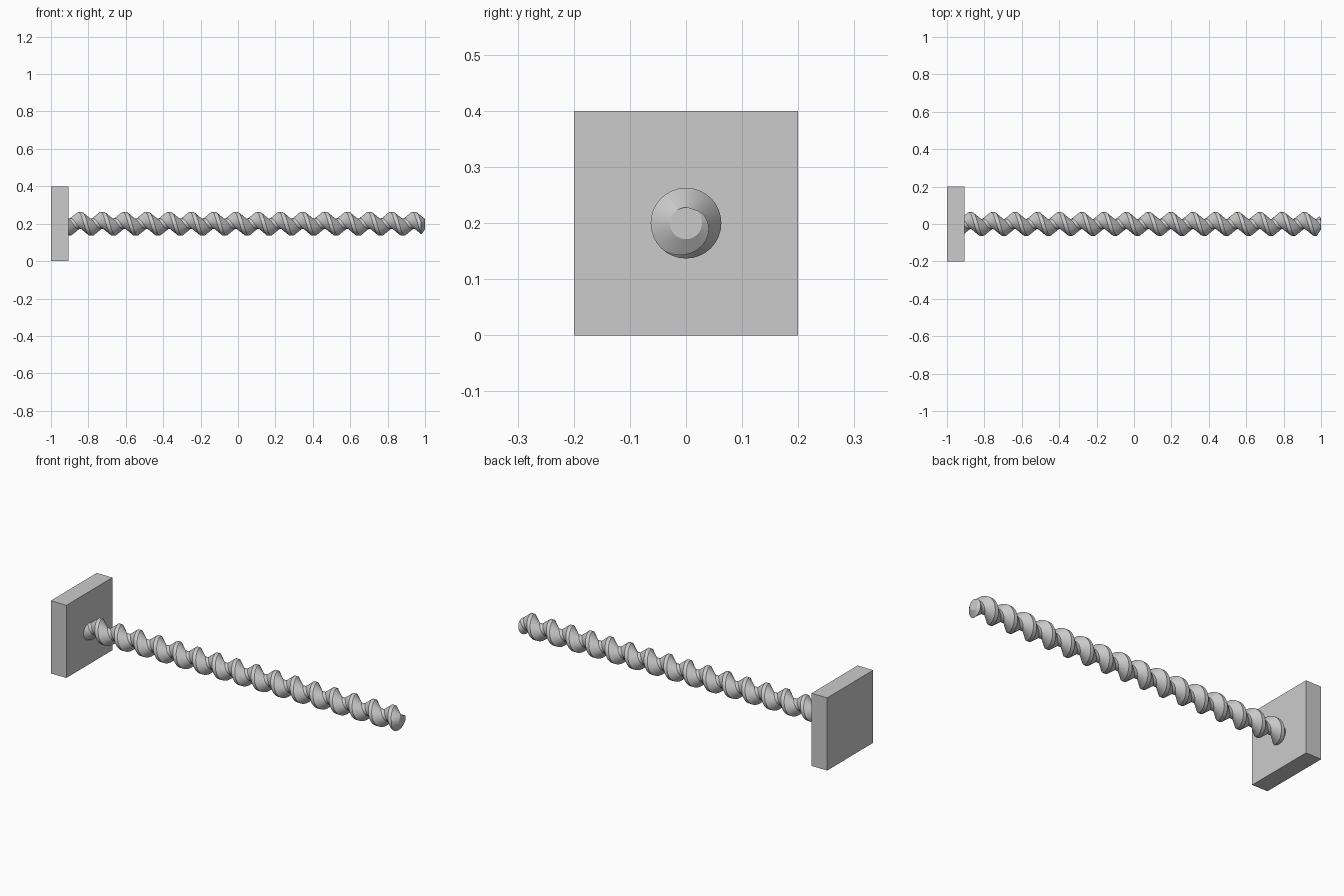
import bpy, bmesh, math
from mathutils import Matrix, Vector

if "Cube" in bpy.data.objects:
    bpy.data.objects.remove(bpy.data.objects["Cube"])

AXIS_Z = 0.2
PITCH = 0.119
CORE, CREST = 0.028, 0.063
STEPS = 32            # segments per turn
PLATE_IN = -0.905     # inner face of the plate

grey = bpy.data.materials.new("light_grey")
grey.use_nodes = True
colour = (0.6, 0.6, 0.6, 1)
grey.diffuse_color = colour
grey.node_tree.nodes["Principled BSDF"].inputs["Base Color"].default_value = colour


def add_object(name, bm):
    bmesh.ops.recalc_face_normals(bm, faces=bm.faces[:])
    mesh = bpy.data.meshes.new(name)
    bm.to_mesh(mesh)
    bm.free()
    mesh.materials.append(grey)
    obj = bpy.data.objects.new(name, mesh)
    bpy.context.collection.objects.link(obj)
    return obj


# Square end plate
bm = bmesh.new()
size = Matrix.Diagonal((PLATE_IN + 1, 0.4, 0.4, 1))
bmesh.ops.create_cube(bm, size=1,
                      matrix=Matrix.Translation(((PLATE_IN - 1) / 2, 0, AXIS_Z)) @ size)
add_object("end_plate", bm)

# Right-handed thread: a trapezoid profile swept along a helix
profile = [(-0.05, CORE), (-0.01, CREST), (0.01, CREST), (0.05, CORE)]
turns = 20
crest_start = 0.941 - 18 * PITCH     # a crest on the top side
bm = bmesh.new()
rails = []
for dx, r in profile:
    rail = []
    for s in range(turns * STEPS + 1):
        a = math.pi / 2 + math.tau * s / STEPS
        x = crest_start + PITCH * s / STEPS + dx
        rail.append(bm.verts.new((x, r * math.cos(a), AXIS_Z + r * math.sin(a))))
    rails.append(rail)
rails.append(rails[0][STEPS:])       # the next turn closes the root
for low, high in zip(rails, rails[1:]):
    for s in range(min(len(low), len(high)) - 1):
        bm.faces.new((low[s], low[s + 1], high[s + 1], high[s]))

# Trim square at both ends and cap
for x, direction in ((-0.95, -1), (1.0, 1)):
    bmesh.ops.bisect_plane(bm, geom=bm.verts[:] + bm.edges[:] + bm.faces[:], dist=1e-6,
                           plane_co=Vector((x, 0, 0)), plane_no=Vector((direction, 0, 0)),
                           clear_outer=True)
bmesh.ops.holes_fill(bm, edges=[e for e in bm.edges if e.is_boundary], sides=0)
screw = add_object("screw_shaft", bm)

# Turned envelope that chamfers the free end down to the core
bm = bmesh.new()
rings = []
for x, r in ((-0.97, 0.075), (0.97, 0.075), (1.0, CORE + 0.0005)):
    rings.append([bm.verts.new((x, r * math.cos(math.tau * (i + 0.5) / 64),
                                AXIS_Z + r * math.sin(math.tau * (i + 0.5) / 64)))
                  for i in range(64)])
for a, b in zip(rings, rings[1:]):
    for i in range(64):
        j = (i + 1) % 64
        bm.faces.new((a[i], a[j], b[j], b[i]))
bm.faces.new(rings[0])
bm.faces.new(rings[-1])
envelope = add_object("chamfer_cutter", bm)
envelope.hide_render = True

cut = screw.modifiers.new("chamfer", 'BOOLEAN')
cut.operation = 'INTERSECT'
cut.solver = 'EXACT'
cut.object = envelope
bpy.ops.object.select_all(action='DESELECT')
screw.select_set(True)
bpy.context.view_layer.objects.active = screw
bpy.ops.object.modifier_apply(modifier=cut.name)
bpy.data.objects.remove(envelope)
bpy.ops.object.shade_smooth_by_angle(angle=math.radians(30))
